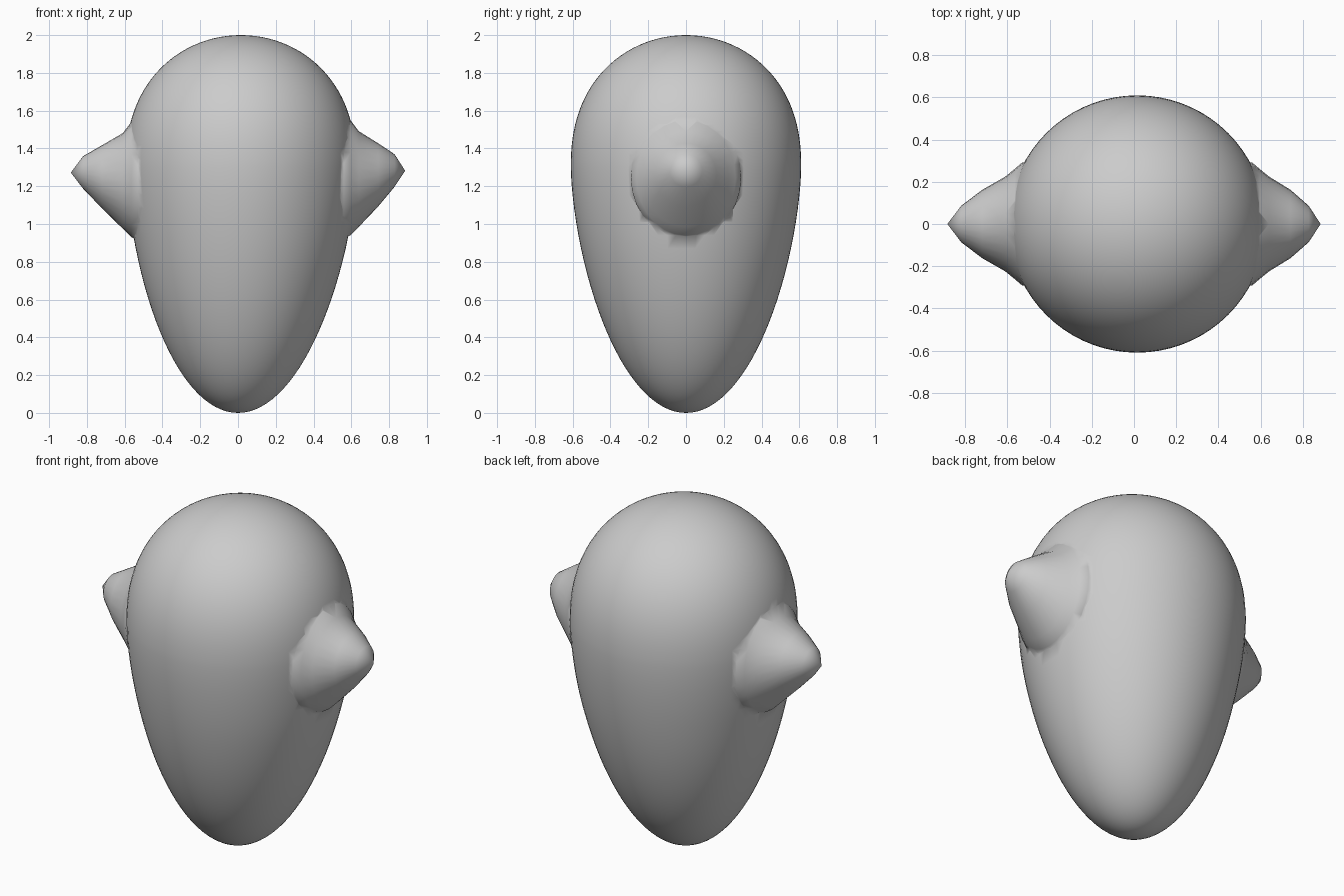
import bpy, bmesh
from math import sin, cos, pi

if "Cube" in bpy.data.objects:
    bpy.data.objects.remove(bpy.data.objects["Cube"])

BULGE_Z, RADIUS, TOP = 1.3, 0.61, 2.0


def loft(name, rings, start, end):
    """Skin closed rings of points, closing both ends with a single tip."""
    bm = bmesh.new()
    loops = [[bm.verts.new(p) for p in ring] for ring in rings]
    a, b = bm.verts.new(start), bm.verts.new(end)
    n = len(loops[0])
    for i in range(n):
        j = (i + 1) % n
        for lo, hi in zip(loops, loops[1:]):
            bm.faces.new((lo[i], lo[j], hi[j], hi[i]))
        bm.faces.new((a, loops[0][j], loops[0][i]))
        bm.faces.new((b, loops[-1][i], loops[-1][j]))
    bmesh.ops.recalc_face_normals(bm, faces=bm.faces[:])
    mesh = bpy.data.meshes.new(name)
    bm.to_mesh(mesh)
    bm.free()
    for p in mesh.polygons:
        p.use_smooth = True
    ob = bpy.data.objects.new(name, mesh)
    bpy.context.collection.objects.link(ob)
    return ob


# Egg-shaped body: broad dome above, long taper below
def body_ring(angle, sides=72):
    s = sin(angle)
    if s > 0:
        z = BULGE_Z + (TOP - BULGE_Z) * s
        power = 2.3
    else:
        z = BULGE_Z + BULGE_Z * s
        power = 1.6
    r = RADIUS * max(0, 1 - abs(s) ** power) ** 0.5
    cx = 0.015 * min(1, z / 0.9)
    return [(cx + r * cos(2 * pi * k / sides), r * sin(2 * pi * k / sides), z)
            for k in range(sides)]


steps = 56
body = loft("body", [body_ring(-pi / 2 + pi * k / steps) for k in range(1, steps)],
            (0, 0, 0), (0.015, 0, TOP))


# Blunt side knobs: distance out, centre height, half width, half height
SECTIONS = [(0.43, 1.24, 0.300, 0.315), (0.53, 1.237, 0.292, 0.325),
            (0.565, 1.235, 0.262, 0.305), (0.61, 1.228, 0.225, 0.253),
            (0.72, 1.250, 0.162, 0.167), (0.82, 1.273, 0.086, 0.086)]


def side_knob(name, side, shift, lift, sides=28):
    rings = []
    for x, zc, ry, rz in SECTIONS:
        dx = shift * min(1, (0.885 - x) / 0.22)
        rings.append([(side * (x + dx), ry * cos(2 * pi * k / sides),
                       zc + lift + rz * sin(2 * pi * k / sides)) for k in range(sides)])
    return loft(name, rings, (side * 0.43, 0, 1.24), (side * 0.885, 0, 1.272 + lift))


knobs = [side_knob("left_knob", -1, 0, 0), side_knob("right_knob", 1, 0.03, 0.01)]

# Fuse the knobs into the body as one skin
for knob in knobs:
    mod = body.modifiers.new("fuse_" + knob.name, 'BOOLEAN')
    mod.operation = 'UNION'
    mod.solver = 'EXACT'
    mod.object = knob
bpy.context.view_layer.objects.active = body
body.select_set(True)
for mod in list(body.modifiers):
    bpy.ops.object.modifier_apply(modifier=mod.name)
for knob in knobs:
    bpy.data.objects.remove(knob)
for p in body.data.polygons:
    p.use_smooth = True
